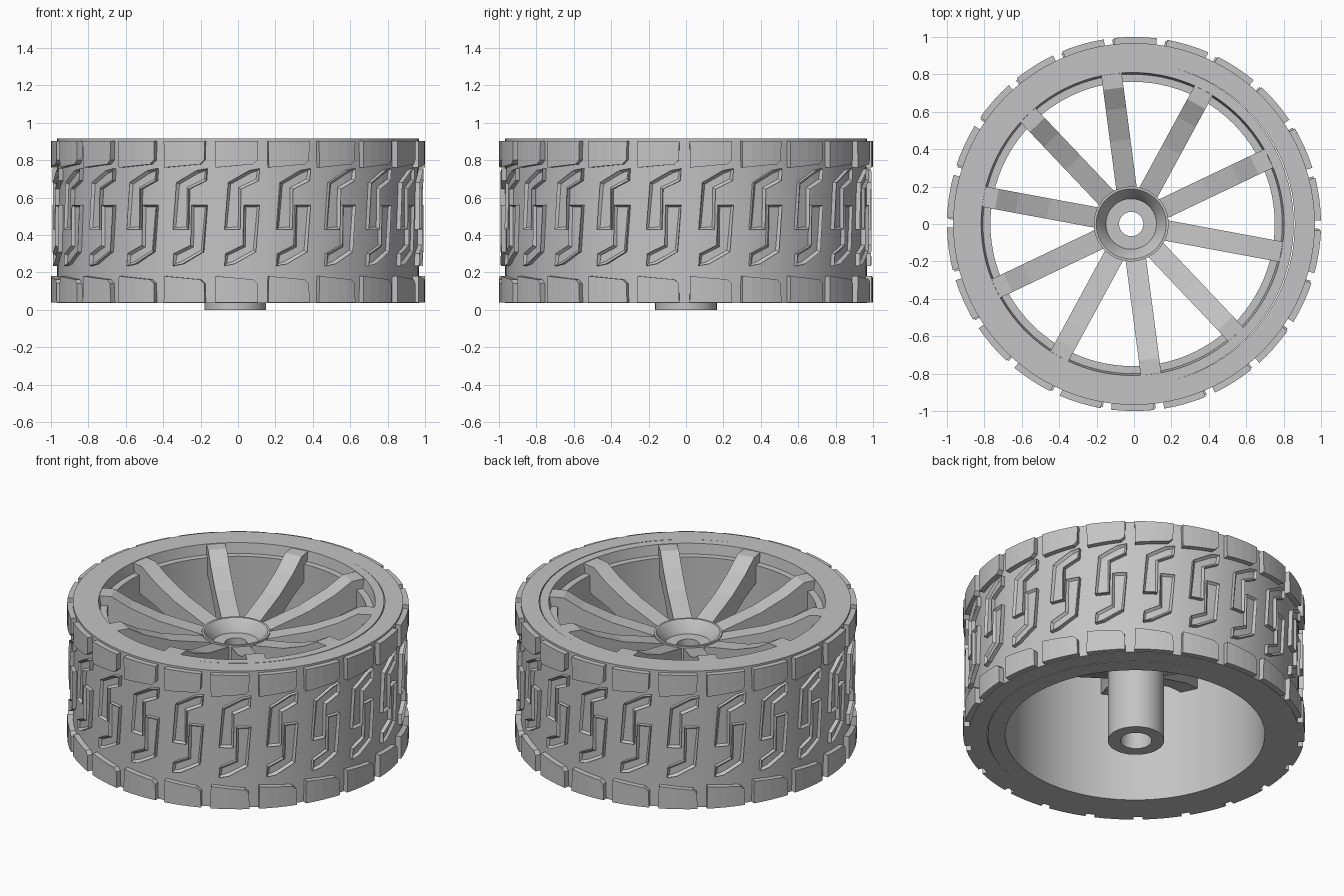
import bpy, bmesh
from math import sin, cos, pi, radians
from mathutils import Vector, Matrix

cube = bpy.data.objects.get("Cube")
if cube:
    bpy.data.objects.remove(cube, do_unlink=True)

grey = bpy.data.materials.new("plain_grey")
grey.use_nodes = True
colour = (0.55, 0.55, 0.55, 1)
grey.diffuse_color = colour
grey.node_tree.nodes["Principled BSDF"].inputs["Base Color"].default_value = colour

AXLE = Vector((-0.015, 0, 0))
TREADS = 22
MIRROR_Z = 0.94


def finish(name, bm, smooth=False):
    bmesh.ops.recalc_face_normals(bm, faces=bm.faces)
    mesh = bpy.data.meshes.new(name)
    bm.to_mesh(mesh)
    bm.free()
    mesh.materials.append(grey)
    obj = bpy.data.objects.new(name, mesh)
    bpy.context.collection.objects.link(obj)
    if smooth:
        bpy.ops.object.select_all(action='DESELECT')
        obj.select_set(True)
        bpy.context.view_layer.objects.active = obj
        bpy.ops.object.shade_smooth_by_angle(angle=radians(30))
    return obj


def lathe(name, profile, centre=Vector(), steps=96):
    """Spin a closed (radius, z) profile around the vertical axis."""
    bm = bmesh.new()
    rings = [[bm.verts.new((r * cos(2 * pi * i / steps) + centre.x,
                            r * sin(2 * pi * i / steps) + centre.y, z))
              for r, z in profile] for i in range(steps)]
    count = len(profile)
    for i in range(steps):
        a, b = rings[i], rings[(i + 1) % steps]
        for j in range(count):
            k = (j + 1) % count
            bm.faces.new((a[j], b[j], b[k], a[k]))
    return finish(name, bm, True)


def prism(outline, low, high):
    """Extrude an (x, z) outline along y; returns the mesh and its far cap."""
    bm = bmesh.new()
    base = bm.faces.new([bm.verts.new((x, low, z)) for x, z in outline])
    cap = bmesh.ops.extrude_face_region(bm, geom=[base], use_keep_orig=True)["geom"]
    verts = [v for v in cap if isinstance(v, bmesh.types.BMVert)]
    bmesh.ops.translate(bm, verts=verts, vec=(0, high - low, 0))
    bmesh.ops.recalc_face_normals(bm, faces=bm.faces)
    return bm, next(f for f in cap if isinstance(f, bmesh.types.BMFace))


def tread_ring(name, outline, height, groove=0):
    """Wrap raised copies of an outline around the tyre."""
    ring = bmesh.new()
    bm, cap = prism(outline, 0.95, height)
    if groove:
        bmesh.ops.inset_region(bm, faces=[cap], thickness=groove)
        bmesh.ops.translate(bm, verts=cap.verts, vec=(0, -0.015, 0))
    for x in (-0.06, 0, 0.06):
        bmesh.ops.bisect_plane(bm, geom=bm.verts[:] + bm.edges[:] + bm.faces[:],
                               plane_co=(x, 0, 0), plane_no=(1, 0, 0))
    for v in bm.verts:
        angle, radius = v.co.x - pi / 2, v.co.y
        v.co = (radius * cos(angle), radius * sin(angle), v.co.z)
    piece = bpy.data.meshes.new("tread_piece")
    bm.to_mesh(piece)
    bm.free()
    for i in range(TREADS):
        ring.from_mesh(piece)
        new = ring.verts[-len(piece.vertices):]
        bmesh.ops.rotate(ring, verts=new, cent=(0, 0, 0),
                         matrix=Matrix.Rotation(2 * pi * i / TREADS - 0.008, 3, 'Z'))
    bpy.data.meshes.remove(piece)
    return finish(name, ring)


# Tyre and rim barrel, with the stepped lip inside the top edge
lathe("tyre", [(0.86, 0.035), (0.967, 0.035), (0.967, 0.915), (0.86, 0.915)])
lathe("rim", [(0.76, 0.035), (0.862, 0.035), (0.862, 0.915), (0.81, 0.915),
              (0.80, 0.85), (0.76, 0.85)], AXLE / 2)

# Shoulder blocks, top and mirrored bottom
block = [(-0.115, 0.902), (0.115, 0.902), (0.112, 0.80), (0.088, 0.778), (-0.112, 0.76)]
tread_ring("upper_shoulder_blocks", block, 1.0)
tread_ring("lower_shoulder_blocks", [(x, MIRROR_Z - z) for x, z in block], 1.0)

# Grooved hooked treads; the lower set is the upper one turned half round
hook = [(-0.065, 0.43), (0.02, 0.43), (0.025, 0.645), (0.12, 0.69),
        (0.125, 0.755), (0.07, 0.745), (-0.045, 0.68)]
tread_ring("upper_hook_treads", hook, 0.992, 0.016)
tread_ring("lower_hook_treads", [(0.06 - x, 0.99 - z) for x, z in hook], 0.992, 0.016)

# Hub with dished top and a bored axle tube
lathe("hub", [(0.092, 0), (0.165, 0), (0.165, 0.49), (0.2, 0.50), (0.2, 0.72),
              (0.187, 0.72), (0.14, 0.66), (0.135, 0.645), (0.065, 0.645),
              (0.065, 0.45), (0.092, 0.45)], AXLE, 64)

# Ten dished spokes, flat where they meet the rim
side = [(0.18, 0.705), (0.45, 0.775), (0.62, 0.845), (0.73, 0.91), (0.815, 0.912),
        (0.805, 0.84), (0.77, 0.74), (0.6, 0.69), (0.18, 0.51)]
for i in range(10):
    bm, _ = prism(side, -0.055, 0.055)
    bmesh.ops.rotate(bm, verts=bm.verts, cent=(0, 0, 0),
                     matrix=Matrix.Rotation(radians(97.5 + 36 * i), 3, 'Z'))
    bmesh.ops.translate(bm, verts=bm.verts, vec=AXLE)
    finish(f"spoke_{i + 1}", bm)
